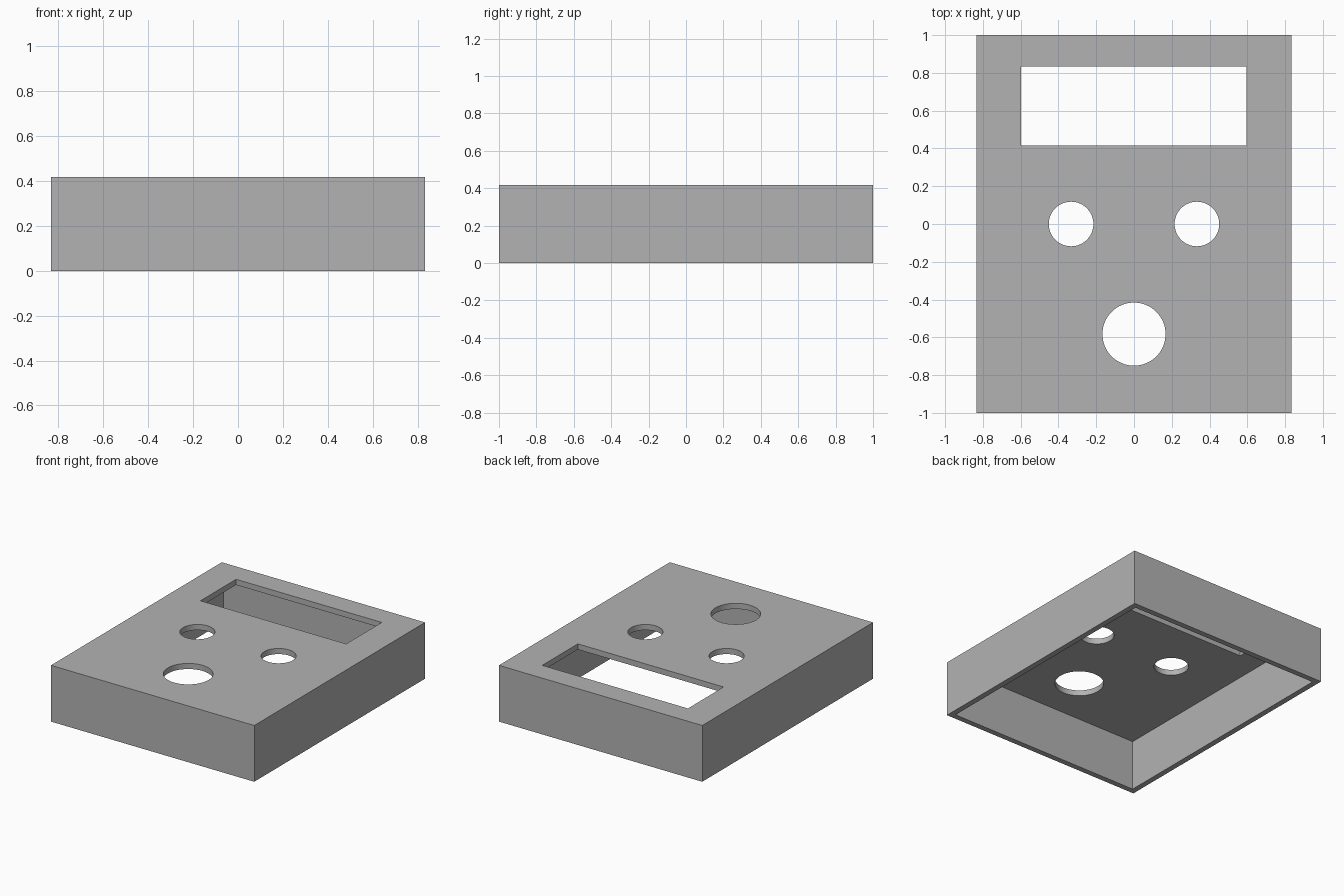
import bpy

cube = bpy.data.objects.get("Cube")
if cube:
    bpy.data.objects.remove(cube, do_unlink=True)

W, D, H, T = 1.667, 2.0, 0.417, 0.0417   # outer size and wall thickness

grey = bpy.data.materials.new("light_grey")
grey.use_nodes = True
grey.diffuse_color = (0.45, 0.45, 0.45, 1)
grey.node_tree.nodes["Principled BSDF"].inputs["Base Color"].default_value = (0.45, 0.45, 0.45, 1)


def box(name, x, y, z, sx, sy, sz):
    bpy.ops.mesh.primitive_cube_add(size=1, location=(x, y, z))
    ob = bpy.context.object
    ob.name = name
    ob.scale = (sx, sy, sz)
    bpy.ops.object.transform_apply(location=False, rotation=False, scale=True)
    ob.data.materials.append(grey)
    return ob


def drill(name, x, y, radius):
    bpy.ops.mesh.primitive_cylinder_add(vertices=64, radius=radius, depth=0.3, location=(x, y, H))
    ob = bpy.context.object
    ob.name = name
    ob.data.materials.append(grey)
    return ob


# Enclosure shell, open at the bottom
case = box("enclosure_lid", 0, 0, H / 2, W, D, H)

# Cavity, display window and round control holes
cutters = [
    box("cavity_cutter", 0, 0, (H - T) / 2 - 0.1, W - 2 * T, D - 2 * T, H - T + 0.2),
    box("display_window_cutter", -0.002, 0.625, H, 1.195, 0.417, 0.3),
    drill("large_hole_cutter", 0, -0.583, 0.167),
    drill("left_hole_cutter", 0.333, 0, 0.118),
    drill("right_hole_cutter", -0.333, 0, 0.118),
]

bpy.ops.object.select_all(action="DESELECT")
case.select_set(True)
bpy.context.view_layer.objects.active = case
for cutter in cutters:
    cutter.hide_render = True
    mod = case.modifiers.new(cutter.name, "BOOLEAN")
    mod.operation = "DIFFERENCE"
    mod.solver = "EXACT"
    mod.object = cutter
    bpy.ops.object.modifier_apply(modifier=mod.name)
for cutter in cutters:
    bpy.data.objects.remove(cutter, do_unlink=True)

# Round hole walls smooth, box edges sharp
bpy.ops.object.shade_smooth_by_angle(angle=0.5)
